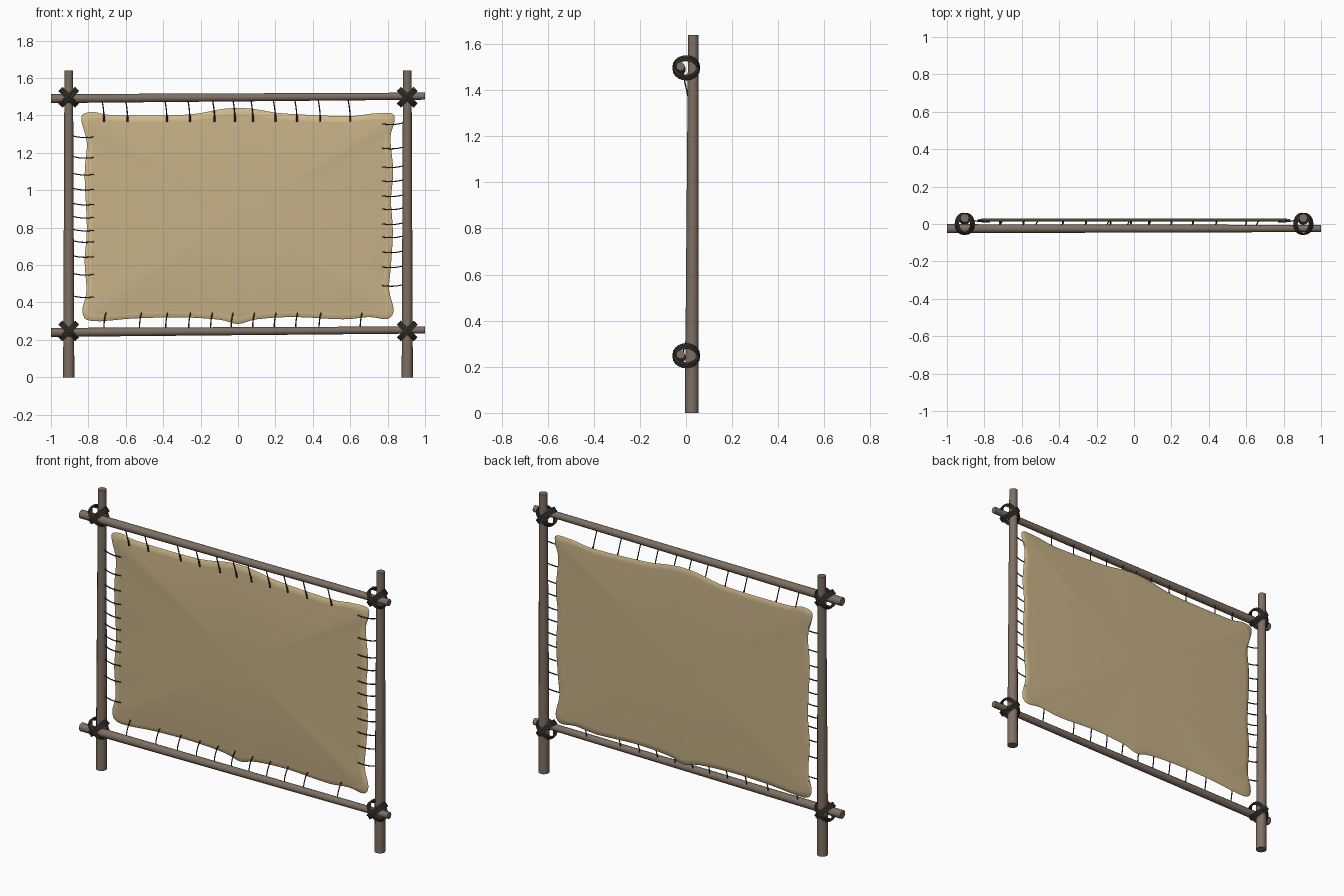
import bpy, bmesh, math
from mathutils import Vector

cube = bpy.data.objects.get("Cube")
if cube:
    bpy.data.objects.remove(cube, do_unlink=True)


def material(name, rgb):
    m = bpy.data.materials.new(name)
    m.use_nodes = True
    m.diffuse_color = (*rgb, 1)
    bsdf = next(n for n in m.node_tree.nodes if n.type == 'BSDF_PRINCIPLED')
    bsdf.inputs["Base Color"].default_value = (*rgb, 1)
    bsdf.inputs["Roughness"].default_value = 0.9
    return m


WOOD = material("weathered wood", (0.21, 0.16, 0.125))
CORD = material("dark cord", (0.048, 0.041, 0.034))
HIDE = material("tan hide", (0.57, 0.44, 0.24))
RIM = material("pale hide edge", (0.65, 0.50, 0.26))


def finish(name, bm, mats, angle):
    bmesh.ops.recalc_face_normals(bm, faces=bm.faces)
    mesh = bpy.data.meshes.new(name)
    bm.to_mesh(mesh)
    bm.free()
    for m in mats:
        mesh.materials.append(m)
    ob = bpy.data.objects.new(name, mesh)
    bpy.context.collection.objects.link(ob)
    bpy.ops.object.select_all(action='DESELECT')
    ob.select_set(True)
    bpy.context.view_layer.objects.active = ob
    bpy.ops.object.shade_smooth_by_angle(angle=math.radians(angle))
    return ob


def pole(name, start, end, r1, r2):
    """Tapered round pole between two points."""
    a, b = Vector(start), Vector(end)
    bm = bmesh.new()
    bmesh.ops.create_cone(bm, cap_ends=True, segments=12, radius1=r1,
                          radius2=r2, depth=(b - a).length)
    turn = (b - a).to_track_quat('Z', 'Y')
    for v in bm.verts:
        v.co = turn @ v.co + (a + b) / 2
    finish(name, bm, [WOOD], 50)


def cords(name, paths, radius, closed=False):
    """Several thin cords in one curve object."""
    cu = bpy.data.curves.new(name, 'CURVE')
    cu.dimensions = '3D'
    cu.bevel_depth = radius
    cu.bevel_resolution = 1
    cu.use_fill_caps = True
    for pts in paths:
        sp = cu.splines.new('POLY')
        sp.points.add(len(pts) - 1)
        for p, co in zip(sp.points, pts):
            p.co = (*co, 1)
        sp.use_cyclic_u = closed
        sp.use_smooth = True
    cu.materials.append(CORD)
    ob = bpy.data.objects.new(name, cu)
    bpy.context.collection.objects.link(ob)


def bezier(a, b, c, n=6):
    a, b, c = Vector(a), Vector(b), Vector(c)
    return [a * (1 - t) ** 2 + b * 2 * t * (1 - t) + c * t * t
            for t in (i / n for i in range(n + 1))]


# Frame poles
for side, x in (("right", -0.905), ("left", 0.905)):
    pole(side + "_post", (x, 0.025, 0), (x, 0.032, 1.64), 0.03, 0.023)
for level, z in (("bottom", 0.24), ("top", 1.49)):
    pole(level + "_rail", (-1, -0.025, z), (1, -0.024, z + 0.013), 0.024, 0.019)

# Crossed lashings at the four joints
for side, x in (("right", -0.905), ("left", 0.905)):
    for level, z in (("bottom", 0.248), ("top", 1.497)):
        loops = []
        for d in (-1, 1):
            for off in (-0.010, 0, 0.010):
                ring = []
                for i in range(20):
                    t = i * math.tau / 20
                    r = 0.058 * math.cos(t)
                    ring.append((x + (r + off) * 0.72,
                                 0.001 + 0.054 * math.sin(t),
                                 z + d * (r - off) * 0.72))
                loops.append(ring)
        cords(f"{level}_{side}_lashing", loops, 0.0055, True)

# Hide outline as (x, z), clockwise from the upper right corner of the model
outline = [(-0.835, 1.36), (-0.83, 1.405), (-0.77, 1.418), (-0.68, 1.402),
           (-0.4, 1.40), (-0.23, 1.408), (-0.1, 1.432), (0, 1.44),
           (0.1, 1.432), (0.25, 1.41), (0.58, 1.396), (0.72, 1.41),
           (0.825, 1.41), (0.835, 1.36), (0.815, 1.28), (0.83, 1.1),
           (0.818, 0.95), (0.828, 0.78), (0.818, 0.6), (0.808, 0.47),
           (0.832, 0.36), (0.80, 0.312), (0.70, 0.322), (0.56, 0.31),
           (0.3, 0.322), (0.1, 0.31), (0, 0.285), (-0.1, 0.308),
           (-0.3, 0.32), (-0.55, 0.315), (-0.78, 0.30), (-0.832, 0.35),
           (-0.81, 0.46), (-0.82, 0.62), (-0.808, 0.8), (-0.82, 1.08),
           (-0.808, 1.25)]


def smooth_loop(pts, steps=4):
    """Closed Catmull-Rom loop through the points."""
    p = [Vector(q) for q in pts]
    out = []
    for i in range(len(p)):
        a, b, c, d = (p[(i + k) % len(p)] for k in (-1, 0, 1, 2))
        for s in range(steps):
            t = s / steps
            out.append(0.5 * (2 * b + (c - a) * t
                              + (2 * a - 5 * b + 4 * c - d) * t * t
                              + (3 * b - a - 3 * c + d) * t ** 3))
    return out


# Stretched hide: flat panel with a thin bevelled border
loop = smooth_loop(outline)
mid = Vector((0, 0.86))
bm = bmesh.new()


def ring(inset, y):
    sx, sz = 1 - inset / 0.82, 1 - inset / 0.55
    return [bm.verts.new(((p.x - mid.x) * sx, y, mid.y + (p.y - mid.y) * sz))
            for p in loop]


rings = [ring(0.032, 0.014), ring(0.006, 0.018), ring(0, 0.022),
         ring(0.006, 0.027), ring(0.032, 0.029)]
n = len(loop)
for k in range(len(rings) - 1):
    for i in range(n):
        j = (i + 1) % n
        f = bm.faces.new((rings[k][i], rings[k][j],
                          rings[k + 1][j], rings[k + 1][i]))
        f.material_index = 1 if k < 2 else 0
for r, y in ((rings[0], 0.014), (rings[-1], 0.029)):
    hub = bm.verts.new((0, y, mid.y))
    for i in range(n):
        bm.faces.new((r[i], r[(i + 1) % n], hub))
finish("stretched_hide", bm, [HIDE, RIM], 40)

# Laces from the hide to the rails
top_x = (-0.716, -0.59, -0.38, -0.257, -0.125, -0.016, 0.08, 0.2, 0.315, 0.44, 0.6)
low_x = (-0.71, -0.52, -0.38, -0.257, -0.14, -0.03, 0.085, 0.2, 0.315, 0.44, 0.66)
cords("top_laces", [bezier((x - 0.012, -0.012, 1.485), (x, -0.008, 1.43),
                           (x, 0.012, 1.37)) for x in top_x], 0.0032)
cords("bottom_laces", [bezier((x - 0.006, -0.012, 0.26), (x - 0.008, -0.006, 0.30),
                              (x + 0.004, 0.012, 0.345)) for x in low_x], 0.0032)
cords("top_stitches", [[(x, 0.004, 1.40), (x, 0.012, 1.365)] for x in top_x], 0.005)

# Laces from the hide to the posts
right_z = (1.285, 1.175, 1.085, 1.005, 0.925, 0.855, 0.786, 0.725, 0.645, 0.55, 0.43)
left_z = (1.355, 1.225, 1.125, 1.05, 0.97, 0.9, 0.82, 0.75, 0.67, 0.59, 0.49)
for side, s, heights in (("right", -1, right_z), ("left", 1, left_z)):
    cords(side + "_laces", [bezier((s * 0.89, 0.025, z + 0.008), (s * 0.84, 0.012, z - 0.010),
                                   (s * 0.77, 0.010, z)) for z in heights], 0.0032)
